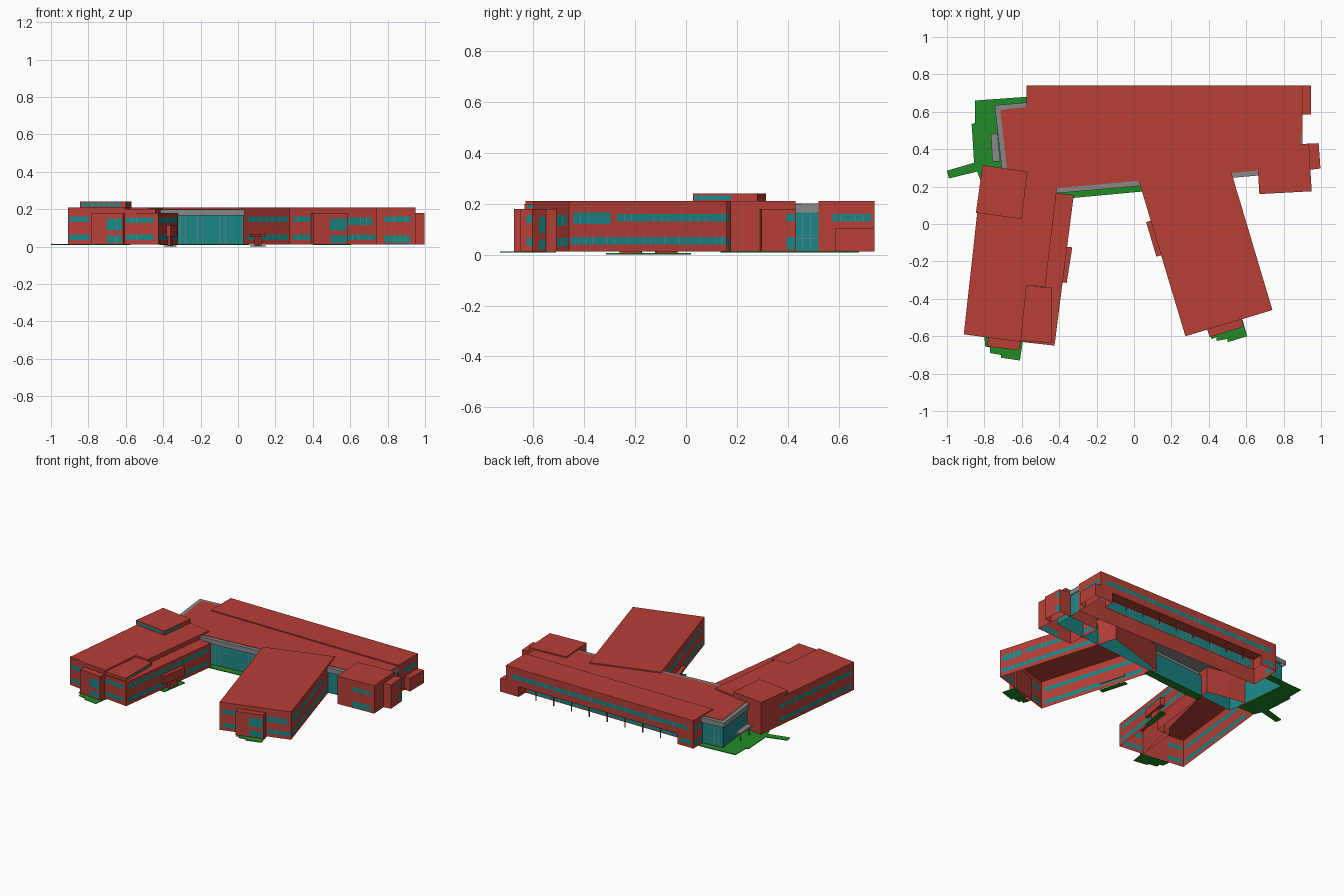
import bpy, bmesh
from mathutils import Vector


def material(name, rgb):
    m = bpy.data.materials.new(name)
    m.diffuse_color = (*rgb, 1)
    return m


RED = material("brick_red", (0.48, 0.05, 0.037))
TEAL = material("glass_teal", (0.012, 0.24, 0.24))
GREEN = material("lawn_green", (0.015, 0.26, 0.02))
GREY = material("trim_grey", (0.25, 0.25, 0.25))
G = 0.012                                  # ground level of the walls


def quad(bm, p, q, z0, z1, mat):
    f = bm.faces.new([bm.verts.new((c.x, c.y, z)) for c, z in
                      ((p, z0), (q, z0), (q, z1), (p, z1))])
    f.material_index = mat


def wall(bm, p, q, z0, z1, wins):
    """Wall split into a grid of cells; cells inside a window become glass."""
    p, q = Vector(p), Vector(q)
    us = sorted({0, 1, *[w[0] for w in wins], *[w[1] for w in wins]})
    zs = sorted({z0, z1, *[w[2] for w in wins], *[w[3] for w in wins]})
    for u0, u1 in zip(us, us[1:]):
        for a, b in zip(zs, zs[1:]):
            u, z = (u0 + u1) / 2, (a + b) / 2
            glass = any(w[0] < u < w[1] and w[2] < z < w[3] for w in wins)
            quad(bm, p.lerp(q, u0), p.lerp(q, u1), a, b, int(glass))
    # thin mullions in front of the glass
    d = (q - p).normalized()
    off = Vector((d.y, -d.x)) * 0.001
    for u0, u1, a, b in wins:
        n = max(1, round((u1 - u0) * (q - p).length / 0.03))
        for i in range(1, n):
            c = p.lerp(q, u0 + (u1 - u0) * i / n) + off
            quad(bm, c - d * 0.0007, c + d * 0.0007, a, b, 2)
        if b - a > 0.1:
            for k in (1, 2):
                z = a + (b - a) * k / 3
                quad(bm, p.lerp(q, u0) + off, p.lerp(q, u1) + off, z - 0.0007, z + 0.0007, 2)


def block(name, pts, z0, z1, wins=None, mat=RED, roof=True, floor=False):
    """Prism over a counter-clockwise outline; wins maps edge number to windows."""
    bm = bmesh.new()
    for i, p in enumerate(pts):
        wall(bm, p, pts[(i + 1) % len(pts)], z0, z1, (wins or {}).get(i, []))
    if roof:
        bm.faces.new([bm.verts.new((x, y, z1)) for x, y in pts])
    if floor:
        bm.faces.new([bm.verts.new((x, y, z0)) for x, y in reversed(pts)])
    bmesh.ops.remove_doubles(bm, verts=bm.verts, dist=1e-5)
    me = bpy.data.meshes.new(name)
    bm.to_mesh(me)
    bm.free()
    for m in (mat, TEAL, GREY):
        me.materials.append(m)
    ob = bpy.data.objects.new(name, me)
    bpy.context.collection.objects.link(ob)
    return ob


def rect(x0, x1, y0, y1):
    return [(x0, y0), (x1, y0), (x1, y1), (x0, y1)]


def rows(a, b, low=(0.035, 0.065), high=(0.13, 0.16)):
    return [(a, b, *low), (a, b, *high)]


# left wing: tall part, lower side strip, roof box, stair tower top
block("left_wing", [(-0.91, -0.59), (-0.605, -0.63), (-0.575, -0.33), (-0.475, -0.335),
                    (-0.405, 0.25), (-0.57, 0.28), (-0.81, 0.315)], G, 0.21,
      {0: rows(0.03, 0.38), 6: rows(0.2, 0.97)})
block("left_wing_strip", [(-0.605, -0.63), (-0.425, -0.65), (-0.322, 0.155), (-0.415, 0.165)],
      G, 0.18, {0: rows(0.03, 0.85, (0.035, 0.065), (0.125, 0.155)),
                1: rows(0.03, 0.97, (0.035, 0.065), (0.125, 0.155))})
block("left_wing_roof_box", [(-0.605, -0.625), (-0.44, -0.635), (-0.44, -0.34), (-0.575, -0.33)],
      0.18, 0.2, {1: [(0.05, 0.95, 0.183, 0.195)]})
block("stair_tower_top", [(-0.845, 0.06), (-0.6, 0.027), (-0.57, 0.28), (-0.81, 0.315)], 0.21, 0.24,
      {0: [(0.02, 0.9, 0.215, 0.233)], 1: [(0.02, 0.6, 0.215, 0.233)]})
block("left_wing_entrance", [(-0.785, -0.655), (-0.615, -0.675), (-0.605, -0.625), (-0.78, -0.605)],
      G, 0.18, {0: [(0.48, 0.97, 0.02, 0.06), (0.48, 0.97, 0.085, 0.15)]})

# right wing
block("right_wing", [(0.275, -0.6), (0.74, -0.46), (0.485, 0.395), (0.02, 0.25)], G, 0.21,
      {0: rows(0.04, 0.24) + [(0.62, 0.95, 0.115, 0.155), (0.66, 0.99, 0.035, 0.065)],
       1: [(0.02, 0.19, 0.12, 0.165), (0.22, 0.73, 0.13, 0.16), (0.01, 0.87, 0.04, 0.07)],
       3: rows(0.12, 0.97)})
block("right_wing_entrance", [(0.405, -0.605), (0.585, -0.55), (0.575, -0.5), (0.39, -0.56)],
      G, 0.18, {0: [(0.48, 0.97, 0.02, 0.06), (0.48, 0.97, 0.085, 0.15)]})

# central hall: glass walls, grey fascia, red roof
tall = [(0.0, 1.0, 0.014, 0.165)]
block("hall_glass", [(-0.67, 0.16), (0.895, 0.297), (0.895, 0.52), (-0.575, 0.52),
                     (-0.575, 0.635), (-0.725, 0.62)], G, 0.166,
      {0: tall, 2: [], 1: tall, 4: tall, 5: tall}, roof=False)
block("hall_fascia", [(-0.69, 0.14), (0.9, 0.28), (0.9, 0.52), (-0.575, 0.52),
                      (-0.575, 0.65), (-0.745, 0.635)], 0.165, 0.199, mat=GREY)
block("hall_roof", [(-0.665, 0.17), (0.88, 0.305), (0.9, 0.52), (-0.575, 0.53),
                    (-0.575, 0.625), (-0.715, 0.61)], 0.199, 0.202)
block("side_door_canopy", [(-0.757, 0.335), (-0.715, 0.335), (-0.73, 0.485), (-0.765, 0.48)],
      0.06, 0.072, mat=GREY, floor=True)
for y in (0.36, 0.46):
    block("canopy_post", rect(-0.756, -0.75, y, y + 0.006), G, 0.06, mat=GREY)

# rear block: upper floor overhanging a recessed glazed ground floor
block("rear_upper", rect(-0.575, 0.9, 0.52, 0.74), 0.085, 0.21,
      {1: [(0.25, 0.95, 0.13, 0.16)], 2: [(0.03, 0.97, 0.13, 0.16)], 3: [(0.05, 0.6, 0.13, 0.16)]})
block("rear_ground", [(-0.575, 0.52), (0.9, 0.52), (0.9, 0.74), (0.8, 0.74), (0.8, 0.66),
                      (-0.45, 0.66), (-0.45, 0.74), (-0.575, 0.74)], G, 0.085,
      {4: [(0.02, 0.98, 0.018, 0.08)], 6: [(0.15, 0.85, 0.035, 0.065)],
       7: [(0.05, 0.6, 0.035, 0.065)]}, roof=False)
block("rear_soffit", rect(-0.45, 0.8, 0.66, 0.738), 0.085, 0.087, floor=True)
for i in range(8):
    x = -0.31 + i * 0.14
    block("rear_column", rect(x, x + 0.006, 0.722, 0.728), G, 0.085)
block("rear_end_box", rect(0.9, 0.945, 0.585, 0.74), G, 0.105)

# right pavilion and its stub
block("right_pavilion", [(0.67, 0.16), (0.95, 0.175), (0.935, 0.43), (0.655, 0.41)], G, 0.21,
      {0: rows(0.4, 0.9, (0.02, 0.06), (0.13, 0.16)), 3: rows(0.1, 0.6)})
block("pavilion_stub", [(0.942, 0.29), (0.997, 0.297), (0.987, 0.432), (0.935, 0.43)], G, 0.18,
      {1: rows(0.72, 0.97, (0.02, 0.07), (0.13, 0.16))})

# side door canopies with supports and pads
left_c = [(-0.395, -0.31), (-0.36, -0.315), (-0.33, -0.125), (-0.37, -0.12)]
right_c = [(0.065, 0.01), (0.12, -0.175), (0.15, -0.165), (0.095, 0.02)]
for name, pts, z0, z1 in (("left", left_c, 0.055, 0.115), ("right", right_c, 0.05, 0.066)):
    block(name + "_canopy", pts, z0, z1, floor=True)
    block(name + "_door_pad", pts, 0.0, 0.006, mat=GREEN, floor=True)
    c = sum((Vector(p) for p in pts), Vector((0, 0))) / 4
    block(name + "_canopy_support", [tuple(c.lerp(Vector(p), 0.45)) for p in pts], 0.006, z0)

# lawns and paths
lawns = {
    "side_lawn": [(-0.82, 0.23), (-0.68, 0.23), (-0.72, 0.62), (-0.575, 0.63), (-0.575, 0.68),
                  (-0.85, 0.66), (-0.85, 0.54), (-0.868, 0.535), (-0.855, 0.325)],
    "side_path": [(-0.99, 0.243), (-0.82, 0.285), (-0.83, 0.335), (-1.0, 0.285)],
    "court_lawn": [(-0.42, 0.135), (-0.32, 0.14), (0.06, 0.175), (0.06, 0.23), (-0.42, 0.19)],
    "left_front_lawn": [(-0.8, -0.6), (-0.795, -0.655), (-0.77, -0.66), (-0.77, -0.69),
                        (-0.71, -0.7), (-0.71, -0.715), (-0.61, -0.73), (-0.595, -0.63)],
    "right_front_lawn": [(0.4, -0.58), (0.415, -0.615), (0.44, -0.605), (0.44, -0.625),
                         (0.5, -0.615), (0.5, -0.632), (0.605, -0.6), (0.58, -0.51)],
}
for name, pts in lawns.items():
    block(name, pts, 0.008, 0.0125, mat=GREEN, floor=True)
